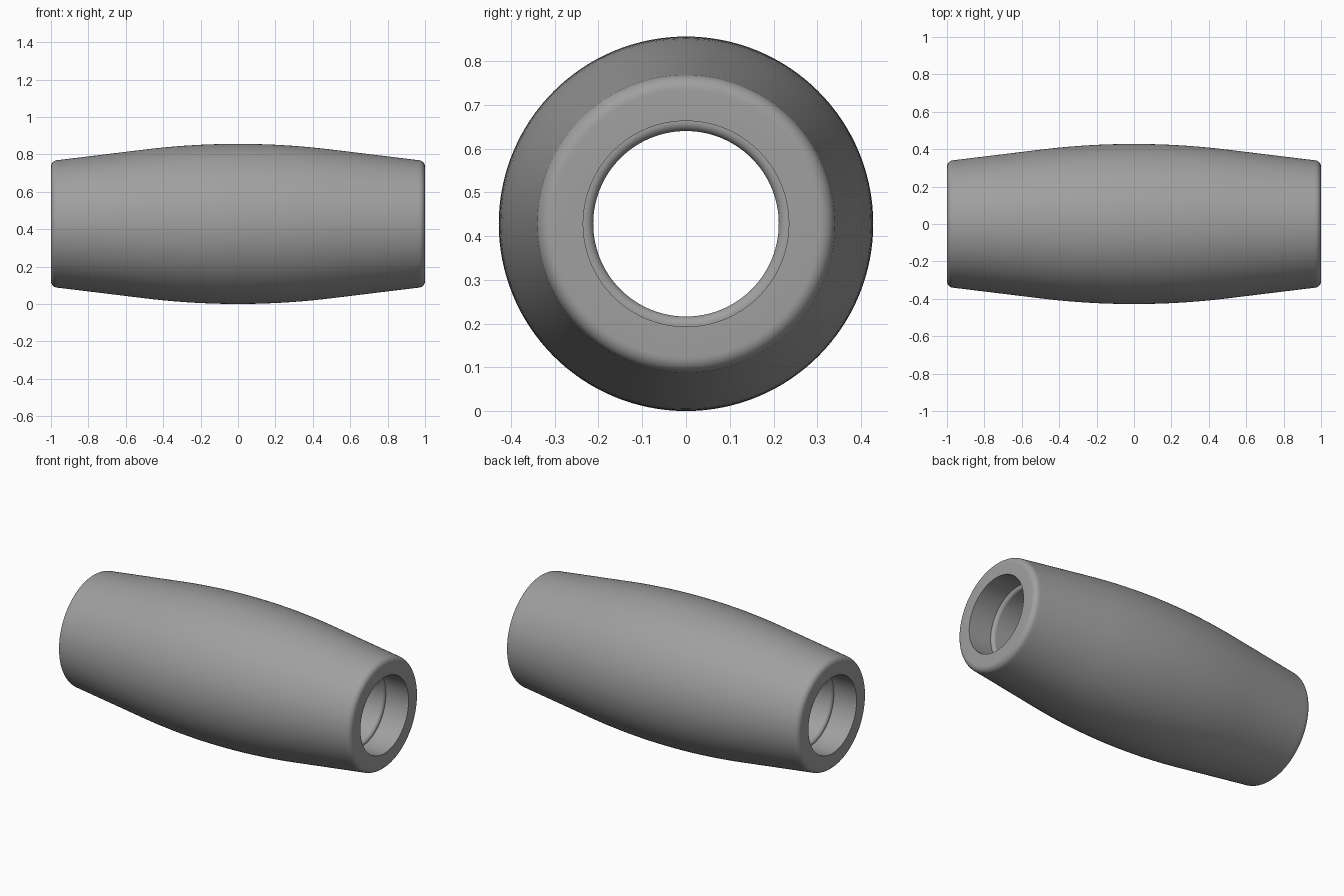
import bpy, bmesh, math

if "Cube" in bpy.data.objects:
    bpy.data.objects.remove(bpy.data.objects["Cube"])

R, CZ, SEG = 0.428, 0.428, 128     # belly radius, axis height, sides
BLEND, SLOPE = 0.5, 0.122          # half length of the curved belly, end taper


def radius(x):
    """Outer radius: curved belly running into straight tapered ends."""
    x = abs(x)
    if x < BLEND:
        return R - SLOPE * x * x / (2 * BLEND)
    return R - SLOPE * (x - BLEND / 2)


def arc(cx, cr, rad, a0, a1, n=8):
    """Points of a fillet in the (x, radius) plane."""
    angles = [math.radians(a0 + (a1 - a0) * i / n) for i in range(n + 1)]
    return [(cx + rad * math.cos(a), cr + rad * math.sin(a)) for a in angles]


# Half profile from the belly, round the end and into the stepped bore
half = [(x / 20, radius(x / 20)) for x in range(20)]
half += arc(0.965, radius(0.965) - 0.035, 0.035, 83, 0)   # rounded outer rim
half += [(1.0, 0.235), (0.845, 0.235)]                    # counterbore
half += arc(0.825, 0.232, 0.02, 0, -90)                   # rounded step
profile = half + [(-x, r) for x, r in reversed(half)][:-1]

# Revolve the closed profile about the x axis
bm = bmesh.new()
rings = []
for x, r in profile:
    rings.append([bm.verts.new((x, r * math.cos(t), CZ + r * math.sin(t)))
                  for t in (2 * math.pi * k / SEG for k in range(SEG))])
for a, b in zip(rings, rings[1:] + rings[:1]):
    for k in range(SEG):
        j = (k + 1) % SEG
        bm.faces.new((a[k], b[k], b[j], a[j]))
bmesh.ops.recalc_face_normals(bm, faces=bm.faces)
mesh = bpy.data.meshes.new("barrel_sleeve")
bm.to_mesh(mesh)
bm.free()

sleeve = bpy.data.objects.new("barrel_sleeve", mesh)
bpy.context.collection.objects.link(sleeve)

grey = bpy.data.materials.new("mid_grey")
grey.diffuse_color = (0.35, 0.35, 0.35, 1)
grey.use_nodes = True
grey.node_tree.nodes["Principled BSDF"].inputs["Base Color"].default_value = grey.diffuse_color
mesh.materials.append(grey)

# Smooth body with crisp bore edges
bpy.context.view_layer.objects.active = sleeve
sleeve.select_set(True)
bpy.ops.object.shade_smooth_by_angle(angle=math.radians(35))
